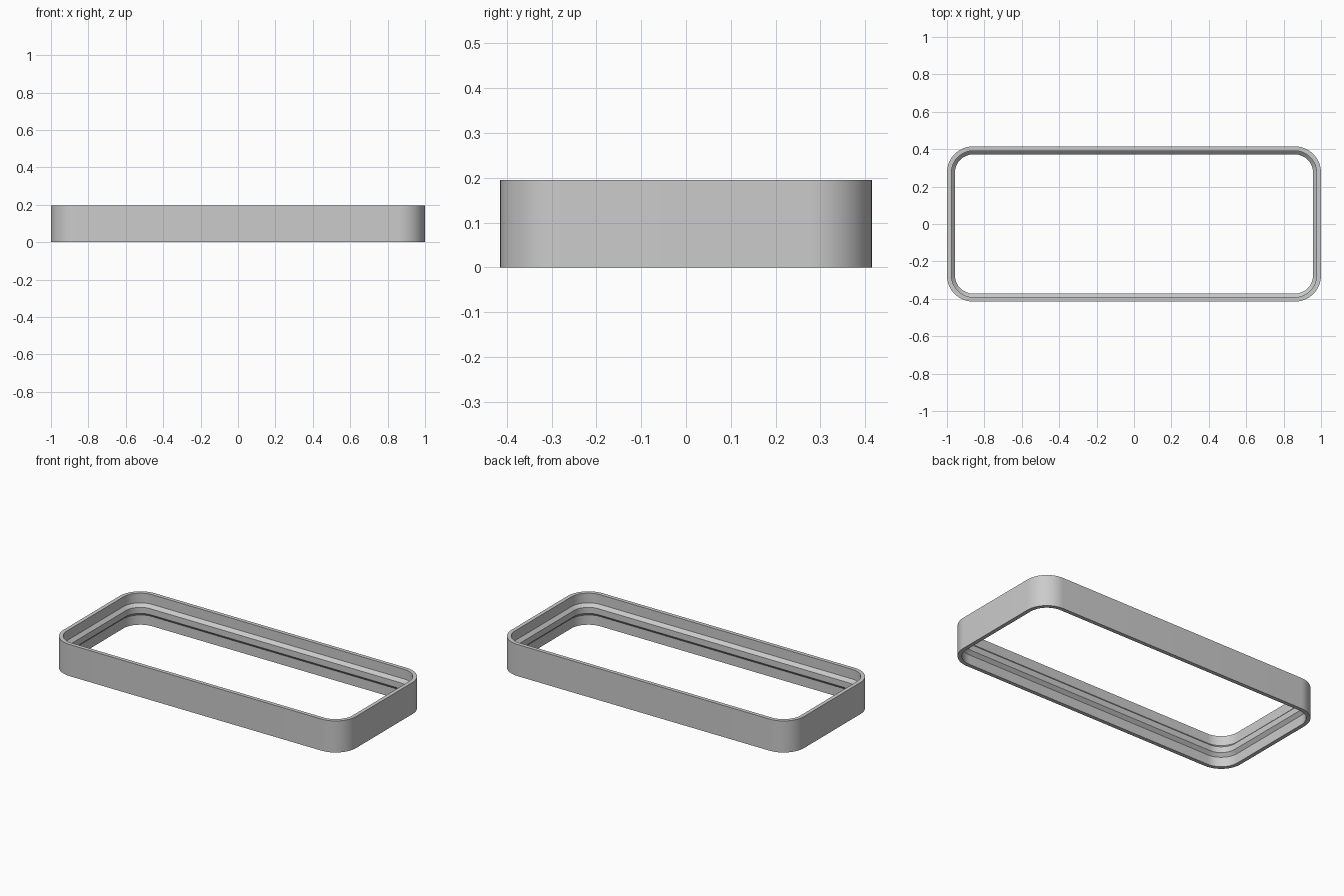
import bpy, bmesh, math

cube = bpy.data.objects.get("Cube")
if cube:
    bpy.data.objects.remove(cube, do_unlink=True)

HALF_X, HALF_Y, RADIUS, HEIGHT = 1.0, 0.415, 0.14, 0.195
STEPS = 16  # segments per rounded corner

# Wall cross-section: (inset from the outside, height), with a chamfered inner rib
WALL, RIB = 0.024, 0.043
SECTION = [(0, 0), (0, HEIGHT), (WALL, HEIGHT), (WALL, 0.135), (RIB, 0.116),
           (RIB, 0.079), (WALL, 0.06), (WALL, 0)]


def rounded_loop(bm, inset, z):
    """Ring of vertices around a rounded rectangle."""
    ring = []
    for corner, (sx, sy) in enumerate([(1, 1), (-1, 1), (-1, -1), (1, -1)]):
        for i in range(STEPS + 1):
            a = math.pi / 2 * (corner + i / STEPS)
            r = RADIUS - inset
            ring.append(bm.verts.new((sx * (HALF_X - RADIUS) + r * math.cos(a),
                                      sy * (HALF_Y - RADIUS) + r * math.sin(a), z)))
    return ring


# Light grey plastic
grey = bpy.data.materials.new("light_grey")
grey.use_nodes = True
colour = (0.6, 0.6, 0.6, 1)
grey.diffuse_color = colour
grey.node_tree.nodes["Principled BSDF"].inputs["Base Color"].default_value = colour

# Frame: sweep the section around the rounded rectangle
bm = bmesh.new()
rings = [rounded_loop(bm, inset, z) for inset, z in SECTION]
for k, ring in enumerate(rings):
    after = rings[(k + 1) % len(rings)]
    for i in range(len(ring)):
        j = (i + 1) % len(ring)
        bm.faces.new((ring[i], ring[j], after[j], after[i]))
bmesh.ops.recalc_face_normals(bm, faces=bm.faces)
mesh = bpy.data.meshes.new("frame")
bm.to_mesh(mesh)
bm.free()
mesh.materials.append(grey)
frame = bpy.data.objects.new("frame", mesh)
bpy.context.collection.objects.link(frame)

bpy.context.view_layer.objects.active = frame
frame.select_set(True)
bpy.ops.object.shade_smooth_by_angle(angle=math.radians(30))
